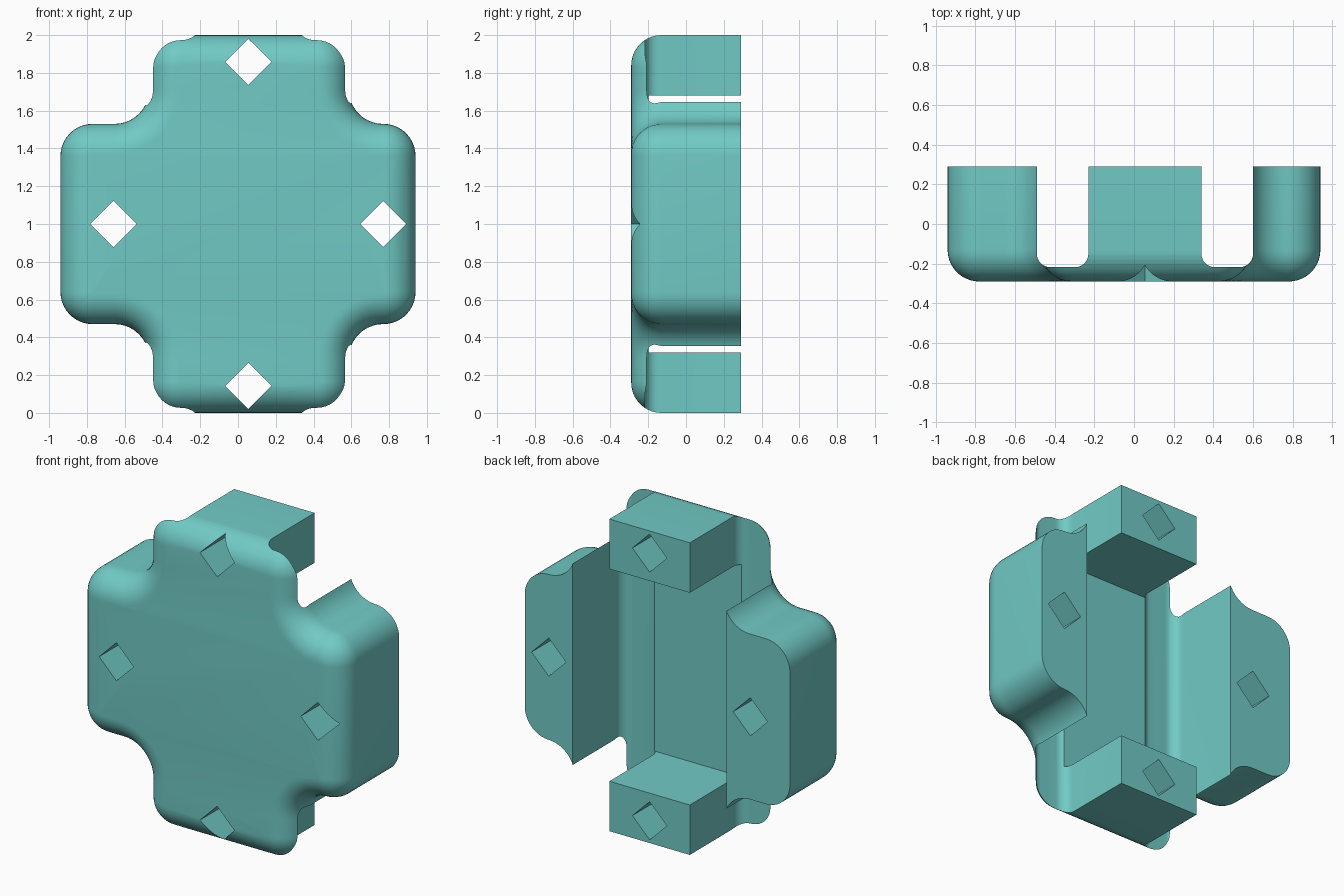
import bpy, bmesh, math
from mathutils import Vector

if "Cube" in bpy.data.objects:
    bpy.data.objects.remove(bpy.data.objects["Cube"])

CX, ARM = 0.0575, 0.53            # centre and half width of the upright arm
LO, HI, SIDE = 0.47, 1.53, 0.94   # horizontal arm limits
FRONT, BACK, EDGE = -0.29, 0.29, 0.16
OUTER_R, INNER_R = 0.17, 0.18
ARC = 10

teal = bpy.data.materials.new("teal")
teal.diffuse_color = (0.165, 0.59, 0.56, 1)
teal.use_nodes = True
teal.node_tree.nodes["Principled BSDF"].inputs["Base Color"].default_value = teal.diffuse_color


def make_object(name, rings):
    """Join a stack of equal rings into a closed solid."""
    bm = bmesh.new()
    loops = [[bm.verts.new(p) for p in ring] for ring in rings]
    n = len(loops[0])
    for a, b in zip(loops, loops[1:]):
        for i in range(n):
            j = (i + 1) % n
            bm.faces.new((a[i], a[j], b[j], b[i]))
    bm.faces.new(loops[0])
    bm.faces.new(loops[-1])
    bmesh.ops.recalc_face_normals(bm, faces=bm.faces)
    mesh = bpy.data.meshes.new(name)
    bm.to_mesh(mesh)
    bm.free()
    mesh.materials.append(teal)
    ob = bpy.data.objects.new(name, mesh)
    bpy.context.collection.objects.link(ob)
    return ob


def cross_outline(inset):
    """Rounded cross outline, shrunk inwards by the inset."""
    l, r = CX - ARM, CX + ARM
    corners = [(l, 0), (r, 0), (r, LO), (SIDE, LO), (SIDE, HI), (r, HI),
               (r, 2), (l, 2), (l, HI), (-SIDE, HI), (-SIDE, LO), (l, LO)]
    corners = [Vector(c) for c in corners]
    pts = []
    for i, v in enumerate(corners):
        a = (v - corners[i - 1]).normalized()
        b = (corners[(i + 1) % len(corners)] - v).normalized()
        convex = a.cross(b) > 0
        rad = OUTER_R if convex else INNER_R
        centre = v + (b - a) * rad
        rad += -inset if convex else inset
        for k in range(ARC + 1):
            t = math.pi / 2 * k / ARC
            pts.append(centre + rad * (a * math.sin(t) - b * math.cos(t)))
    return pts


# Solid cross with a rolled front edge
rings = [[(p.x, BACK, p.y) for p in cross_outline(0)]]
for k in range(ARC + 1):
    t = math.pi / 2 * k / ARC
    y = FRONT + EDGE * (1 - math.sin(t))
    rings.append([(p.x, y, p.y) for p in cross_outline(EDGE * (1 - math.cos(t)))])
body = make_object("bracket_body", rings)


def slot_cutter(x0, x1):
    """Upright slot with a round-cornered floor."""
    r, floor = 0.068, -0.218
    prof = [(x0, 0.5)]
    for k in range(9):
        t = math.pi / 2 * k / 8
        prof.append((x0 + r - r * math.cos(t), floor + r - r * math.sin(t)))
    for k in range(9):
        t = math.pi / 2 * k / 8
        prof.append((x1 - r + r * math.sin(t), floor + r - r * math.cos(t)))
    prof.append((x1, 0.5))
    return make_object("slot_cutter", [[(x, y, z) for x, y in prof] for z in (-0.2, 2.2)])


def prism_cutter(name, outline, y0, y1):
    return make_object(name, [[(x, y, z) for x, z in outline] for y in (y0, y1)])


# Slots beside the middle blocks
cutters = [slot_cutter(-0.49, -0.23), slot_cutter(0.34, 0.60)]

# Recess between the upper and lower blocks
cutters.append(prism_cutter("recess_cutter", [(-0.252, 0.32), (0.362, 0.32),
                                              (0.362, 1.68), (-0.252, 1.68)], -0.2, 0.6))

# Diamond holes through each arm
D = 0.122
for x, z in [(0.055, 1.858), (0.055, 0.143), (-0.659, 1.0), (0.77, 1.0)]:
    cutters.append(prism_cutter("hole_cutter", [(x - D, z), (x, z - D), (x + D, z), (x, z + D)],
                                -0.6, 0.6))

# Cut everything out of the body
bpy.context.view_layer.objects.active = body
for c in cutters:
    c.hide_render = True
    mod = body.modifiers.new("cut", 'BOOLEAN')
    mod.operation, mod.solver, mod.object = 'DIFFERENCE', 'EXACT', c
    bpy.ops.object.modifier_apply(modifier=mod.name)
    bpy.data.objects.remove(c)

# Smooth the rounded surfaces, keep cut edges sharp
bpy.ops.object.select_all(action='DESELECT')
body.select_set(True)
bpy.ops.object.shade_smooth_by_angle(angle=math.radians(30))
